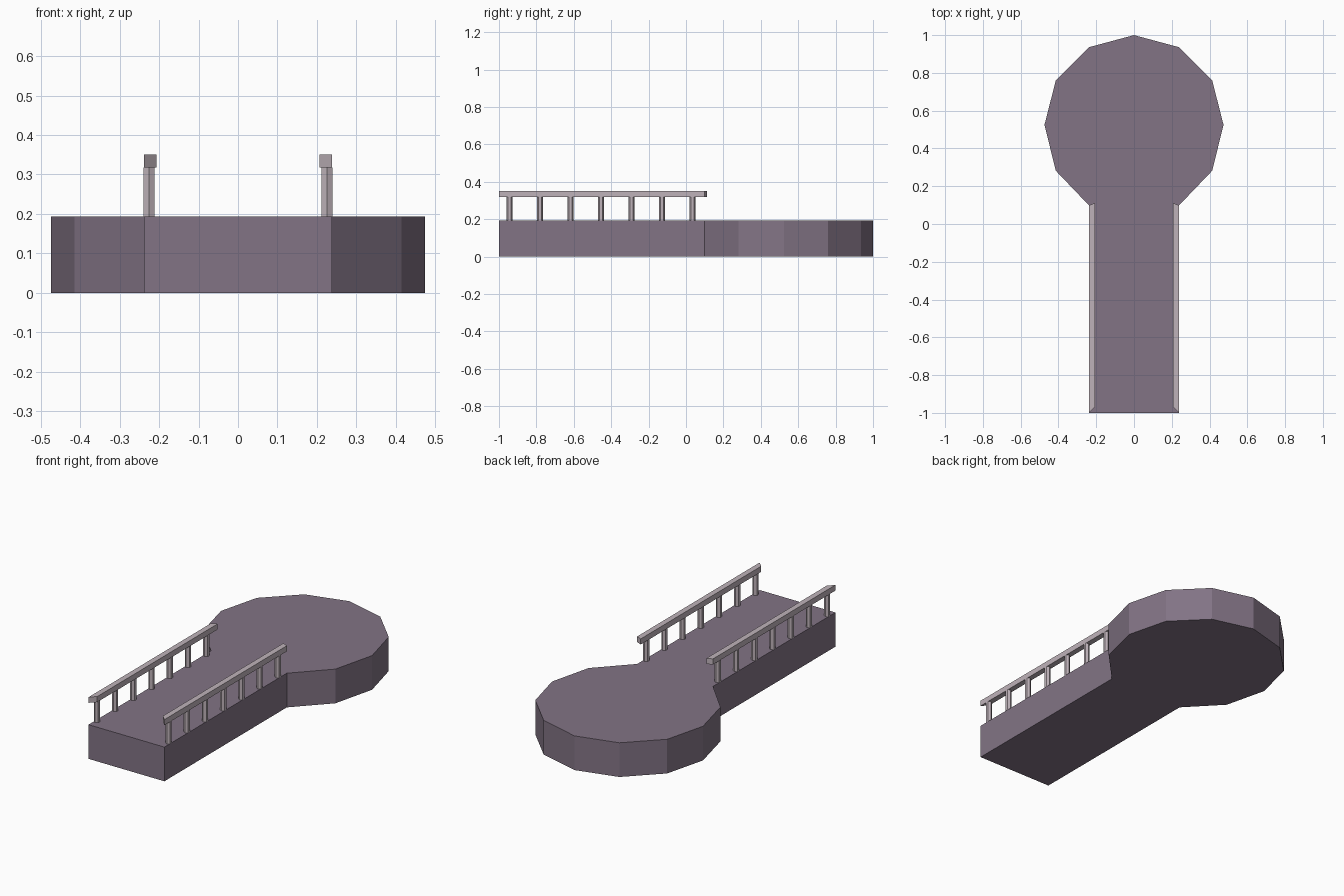
import bpy, bmesh, math

if "Cube" in bpy.data.objects:
    bpy.data.objects.remove(bpy.data.objects["Cube"])

def material(name, rgb):
    m = bpy.data.materials.new(name)
    m.diffuse_color = (*rgb, 1)
    m.use_nodes = True
    m.node_tree.nodes["Principled BSDF"].inputs["Base Color"].default_value = m.diffuse_color
    return m

deck_mat = material("dusky purple", (0.225, 0.175, 0.235))
rail_mat = material("pale grey mauve", (0.52, 0.45, 0.49))

def prism(name, outline, z0, z1, mat):
    """Extrude a flat outline from z0 up to z1."""
    bm = bmesh.new()
    face = bm.faces.new([bm.verts.new((x, y, z0)) for x, y in outline])
    top = bmesh.ops.extrude_face_region(bm, geom=[face])
    verts = [g for g in top["geom"] if isinstance(g, bmesh.types.BMVert)]
    bmesh.ops.translate(bm, verts=verts, vec=(0, 0, z1 - z0))
    bmesh.ops.recalc_face_normals(bm, faces=bm.faces[:])
    mesh = bpy.data.meshes.new(name)
    bm.to_mesh(mesh)
    bm.free()
    mesh.materials.append(mat)
    ob = bpy.data.objects.new(name, mesh)
    bpy.context.collection.objects.link(ob)
    return ob

TOP, HALF = 0.194, 0.238

# Pier deck: straight walkway opening into a twelve-sided platform
right = [(HALF, -1), (HALF, 0.098), (0.414, 0.282), (0.474, 0.525),
         (0.414, 0.76), (HALF, 0.936), (0, 1)]
left = [(-x, y) for x, y in reversed(right[:-1])]
prism("deck", right + left, 0, TOP, deck_mat)

for side, label in ((-1, "left"), (1, "right")):
    # Handrail with mitred ends following the deck outline
    rail = [(0.238, -1), (0.238, 0.098), (0.206, 0.112), (0.206, -0.968)]
    prism(label + "_handrail", [(side * x, y) for x, y in rail], 0.318, 0.35, rail_mat)
    # Hexagonal posts
    for i in range(7):
        cy = -0.944 + i * 0.1633
        hexagon = [(side * 0.225 + 0.016 * math.sin(a * math.pi / 3),
                    cy + 0.016 * math.cos(a * math.pi / 3)) for a in range(6)]
        prism(f"{label}_post_{i + 1}", hexagon, TOP, 0.318, rail_mat)
